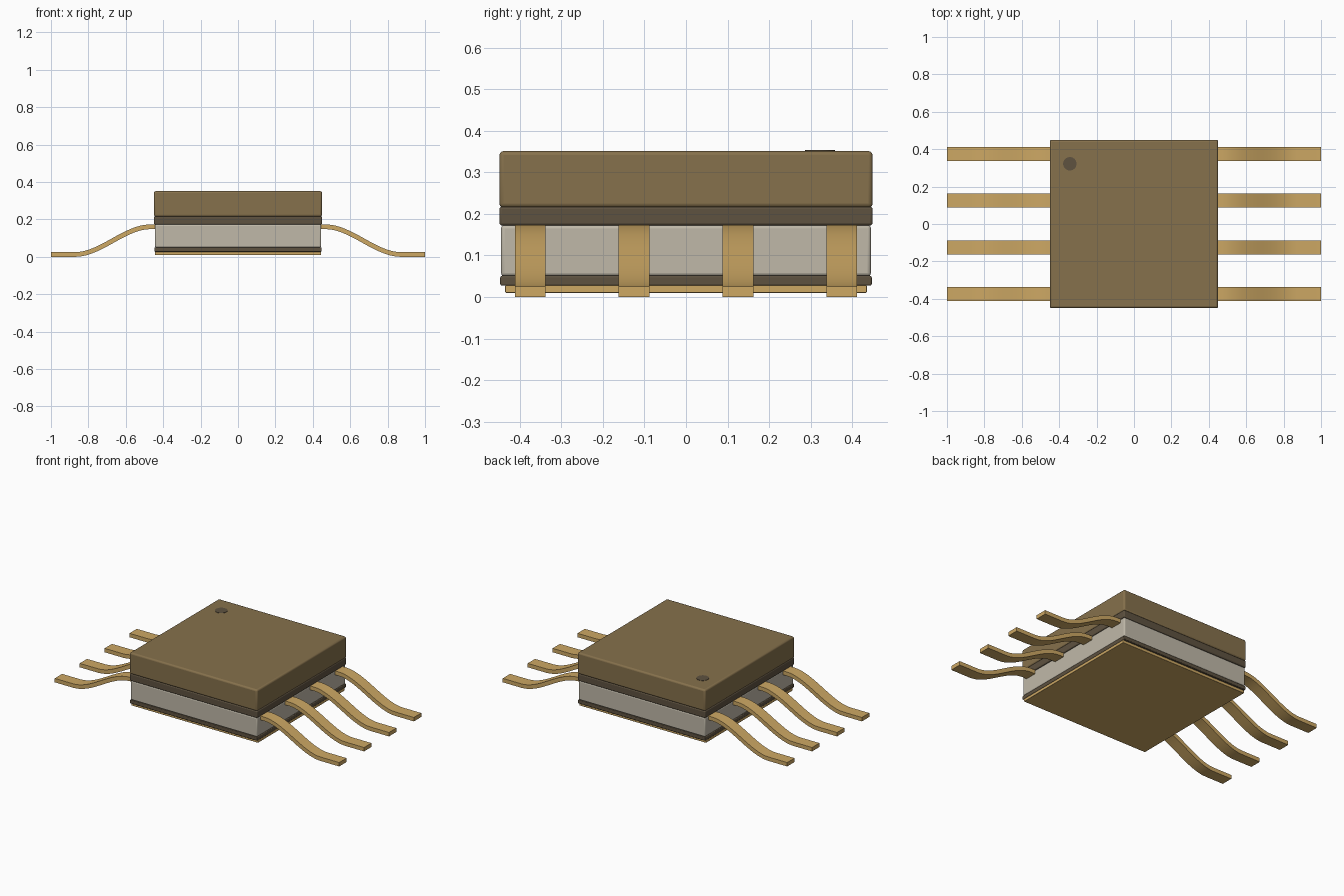
import bpy
import bmesh
import math

if "Cube" in bpy.data.objects:
    bpy.data.objects.remove(bpy.data.objects["Cube"], do_unlink=True)


def srgb(hex_code):
    """Linear RGBA from a hex colour."""
    parts = [int(hex_code[i:i + 2], 16) / 255 for i in (0, 2, 4)]
    return [c / 12.92 if c < 0.04 else ((c + 0.055) / 1.055) ** 2.4 for c in parts] + [1]


def material(name, hex_code):
    mat = bpy.data.materials.new(name)
    mat.use_nodes = True
    mat.diffuse_color = srgb(hex_code)
    mat.node_tree.nodes["Principled BSDF"].inputs["Base Color"].default_value = srgb(hex_code)
    return mat


bronze = material("bronze", "86714C")
dark = material("dark_brown", "5E5240")
ceramic = material("ceramic_grey", "C0B9A9")
gold = material("gold", "CDA864")


def finish(obj, name, mat, bevel=0):
    obj.name = name
    obj.data.materials.append(mat)
    if bevel:
        mod = obj.modifiers.new("Rounded edges", "BEVEL")
        mod.width = bevel
        mod.segments = 3
    bpy.ops.object.select_all(action="DESELECT")
    obj.select_set(True)
    bpy.context.view_layer.objects.active = obj
    bpy.ops.object.shade_smooth_by_angle(angle=math.radians(35))


def slab(name, half_x, half_y, bottom, top, mat, bevel):
    bpy.ops.mesh.primitive_cube_add(size=1, location=(0, 0, (bottom + top) / 2))
    obj = bpy.context.object
    obj.scale = (2 * half_x, 2 * half_y, top - bottom)
    bpy.ops.object.transform_apply(location=False, rotation=False, scale=True)
    finish(obj, name, mat, bevel)


# Stacked package body
slab("base_plate", 0.445, 0.435, 0.01, 0.028, gold, 0.002)
slab("lower_seal", 0.447, 0.447, 0.027, 0.051, dark, 0.004)
slab("ceramic_body", 0.445, 0.445, 0.050, 0.173, ceramic, 0.008)
slab("upper_seal", 0.449, 0.449, 0.172, 0.217, dark, 0.006)
slab("lid", 0.449, 0.449, 0.215, 0.351, bronze, 0.010)

# Orientation dot on the lid
bpy.ops.mesh.primitive_cylinder_add(vertices=32, radius=0.036, depth=0.004,
                                    location=(-0.343, 0.322, 0.351))
finish(bpy.context.object, "orientation_dot", dark)


def lead_profile(thickness=0.025, drop=0.148, steps=16):
    """Centre line of an S-bent lead, offset both ways to its thickness."""
    start, end = 0.47, 0.87
    line = [(0.43, drop, 0)]
    for i in range(steps + 1):
        t = i / steps
        z = drop * (1 - t * t * (3 - 2 * t))
        slope = -drop * 6 * t * (1 - t) / (end - start)
        line.append((start + t * (end - start), z, slope))
    line.append((1.0, 0, 0))
    upper, lower = [], []
    for x, z, slope in line:
        n = math.hypot(1, slope)
        dx, dz = -slope / n * thickness / 2, thickness / n / 2
        upper.append((x + dx, z + thickness / 2 + dz))
        lower.append((x - dx, z + thickness / 2 - dz))
    return upper, lower


def lead(name, side, y, width=0.074):
    upper, lower = lead_profile()
    bm = bmesh.new()
    rings = []
    for (ux, uz), (lx, lz) in zip(upper, lower):
        rings.append([bm.verts.new((side * px, y + s * width / 2, pz))
                      for px, pz, s in ((ux, uz, -1), (ux, uz, 1), (lx, lz, 1), (lx, lz, -1))])
    for a, b in zip(rings, rings[1:]):
        for i in range(4):
            j = (i + 1) % 4
            bm.faces.new((a[i], a[j], b[j], b[i]))
    bm.faces.new(rings[0])
    bm.faces.new(rings[-1])
    bmesh.ops.recalc_face_normals(bm, faces=bm.faces)
    mesh = bpy.data.meshes.new(name)
    bm.to_mesh(mesh)
    bm.free()
    obj = bpy.data.objects.new(name, mesh)
    bpy.context.collection.objects.link(obj)
    finish(obj, name, gold)


# Four bent leads on each side
for side, label in ((1, "left"), (-1, "right")):
    for k in range(4):
        lead(f"{label}_lead_{k + 1}", side, -0.375 + 0.25 * k)
